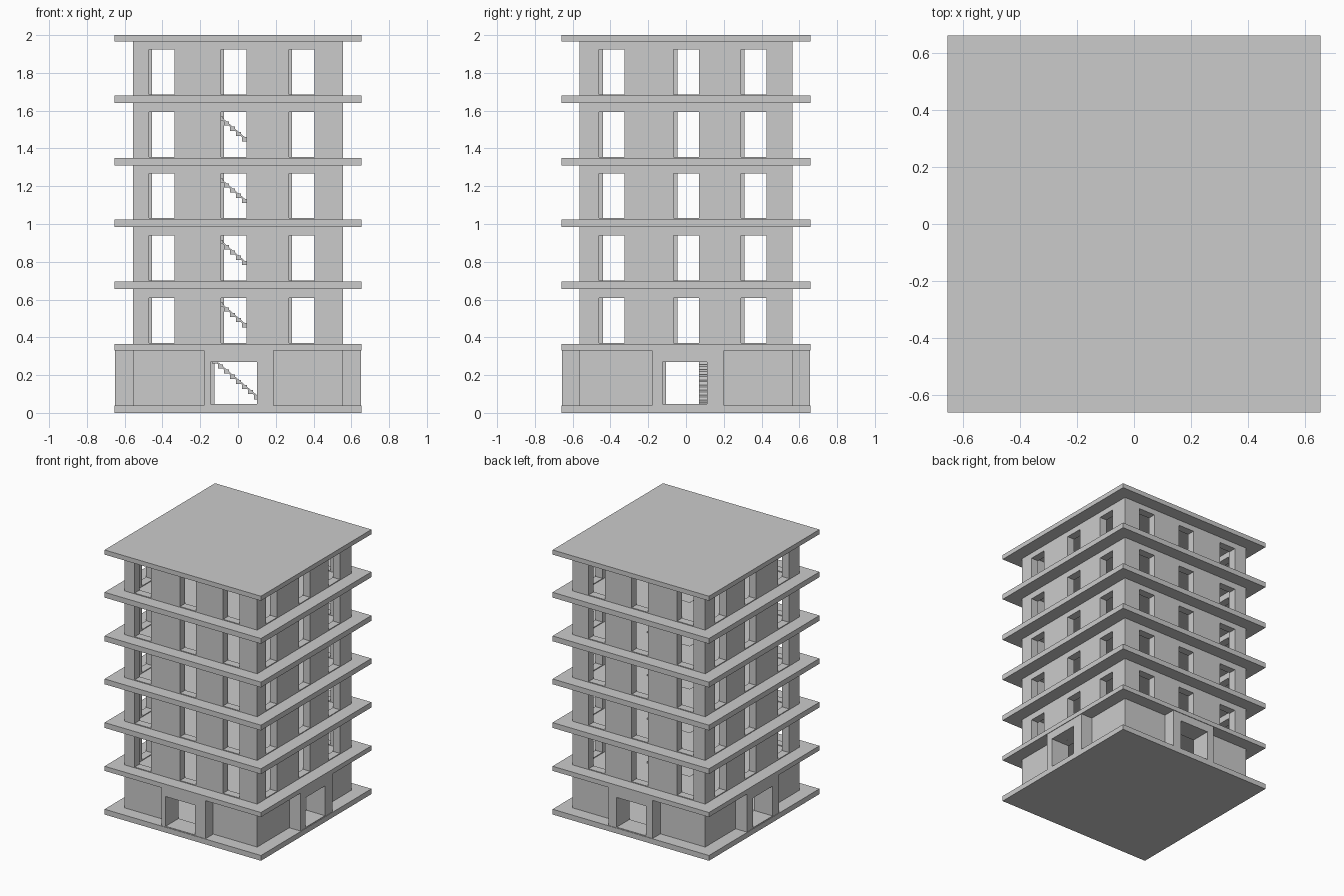
import bpy, bmesh
from mathutils import Vector

if "Cube" in bpy.data.objects:
    bpy.data.objects.remove(bpy.data.objects["Cube"])

FLOORS = [0.04, 0.365, 0.695, 1.025, 1.35, 1.68]        # floor surface heights
CEILS = [0.33, 0.655, 0.985, 1.31, 1.64, 1.965]         # slab undersides
WX, WY, T = 0.555, 0.563, 0.06                          # wall half sizes, thickness
SX, SY = 0.654, 0.66                                    # slab half sizes
HOLE = (-0.21, -0.02, 0.065, 0.255)                     # stair opening


def add_box(bm, x0, x1, y0, y1, z0, z1):
    vs = bmesh.ops.create_cube(bm, size=1)["verts"]
    for v in vs:
        v.co = Vector((x1 if v.co.x > 0 else x0,
                       y1 if v.co.y > 0 else y0,
                       z1 if v.co.z > 0 else z0))


def add_ring(bm, o, i, z0, z1):
    # rectangular tube: o and i are (x0, x1, y0, y1)
    def loop(r, z):
        return [bm.verts.new((x, y, z)) for x, y in
                ((r[0], r[2]), (r[1], r[2]), (r[1], r[3]), (r[0], r[3]))]
    rows = [loop(o, z0), loop(o, z1), loop(i, z1), loop(i, z0)]
    for k in range(4):
        a, b = rows[k], rows[(k + 1) % 4]
        for n in range(4):
            m = (n + 1) % 4
            bm.faces.new((a[n], a[m], b[m], b[n]))


def finish(bm, name):
    bmesh.ops.recalc_face_normals(bm, faces=bm.faces)
    me = bpy.data.meshes.new(name)
    bm.to_mesh(me)
    bm.free()
    ob = bpy.data.objects.new(name, me)
    bpy.context.collection.objects.link(ob)
    return ob


def cut(ob, cutter):
    cutter.hide_render = True
    cutter.hide_set(True)
    mod = ob.modifiers.new("openings", "BOOLEAN")
    mod.operation = "DIFFERENCE"
    mod.solver = "EXACT"
    mod.object = cutter


# floor slabs; the middle ones are open above the stairs
slabs = [(0, 0.04)] + list(zip(CEILS, FLOORS[1:] + [2.0]))
for n, (z0, z1) in enumerate(slabs):
    bm = bmesh.new()
    if n in (0, 6):
        add_box(bm, -SX, SX, -SY, SY, z0, z1)
    else:
        add_ring(bm, (-SX, SX, -SY, SY), HOLE, z0, z1)
    finish(bm, "roof_slab" if n == 6 else f"floor_slab_{n}")

# upper storeys with three windows per side
FRONT = [(-0.47, -0.335), (-0.09, 0.045), (0.27, 0.405)]
SIDE = [(-0.46, -0.325), (-0.065, 0.07), (0.29, 0.425)]
for n in range(1, 6):
    z0, z1 = FLOORS[n], CEILS[n]
    bm = bmesh.new()
    add_ring(bm, (-WX, WX, -WY, WY), (-WX + T, WX - T, -WY + T, WY - T), z0, z1)
    wall = finish(bm, f"wall_{n}")
    bm = bmesh.new()
    for s in (-1, 1):
        off = 0.015 if s > 0 else 0
        for a, b in FRONT:
            y = sorted((s * (WY - T - 0.02), s * (WY + 0.02)))
            add_box(bm, a + off, b + off, *y, z0 + 0.006, z0 + 0.243)
        for a, b in SIDE:
            x = sorted((s * (WX - T - 0.02), s * (WX + 0.02)))
            off = 0.02 if s < 0 else 0
            add_box(bm, *x, a + off, b + off, z0 + 0.006, z0 + 0.243)
    cut(wall, finish(bm, f"window_cutter_{n}"))

# ground storey wall, with a projecting doorway on each side
bm = bmesh.new()
add_ring(bm, (-WX, WX, -WY, WY), (-WX + T, WX - T, -WY + T, WY - T), 0.04, 0.33)
ground = finish(bm, "ground_wall")
bm = bmesh.new()
portals = []
for s in (-1, 1):
    off = 0.02 if s > 0 else 0
    y = sorted((s * WY, s * (SY - 0.004)))
    pb = bmesh.new()
    add_box(pb, -0.18, 0.187, *y, 0.04, 0.33)
    portals.append(finish(pb, "front_doorway" if s < 0 else "back_doorway"))
    y = sorted((s * (WY - T - 0.02), s * (SY + 0.03)))
    add_box(bm, -0.145 + off, 0.10 + off, *y, 0.046, 0.27)

    off = 0.02 if s < 0 else 0
    x = sorted((s * WX, s * (SX - 0.004)))
    pb = bmesh.new()
    add_box(pb, *x, -0.18, 0.20, 0.04, 0.33)
    portals.append(finish(pb, "left_doorway" if s < 0 else "right_doorway"))
    x = sorted((s * (WX - T - 0.02), s * (SX + 0.03)))
    add_box(bm, *x, -0.125 + off, 0.11 + off, 0.046, 0.27)
doors = finish(bm, "door_cutter")
for ob in [ground] + portals:
    cut(ob, doors)

# stairs: block treads on a thin sloping plate
STEPS = 11
for n in range(5):
    z0, rise = FLOORS[n], (FLOORS[n + 1] - FLOORS[n]) / (STEPS + 1)
    run, xs = 0.032, 0.15
    bm = bmesh.new()
    for k in range(STEPS):
        x, z = xs - k * run, z0 + (k + 1) * rise
        add_box(bm, x - run, x - 0.006, 0.07, 0.25, z - 0.022, z)
    plate = bmesh.ops.create_cube(bm, size=1)["verts"]
    for v in plate:
        t = 1 if v.co.x < 0 else 0
        v.co = Vector((xs - t * STEPS * run, 0.25 if v.co.y > 0 else 0.07,
                       z0 + t * STEPS * rise + (0.012 if v.co.z > 0 else 0.0)))
    finish(bm, f"stairs_{n}")
